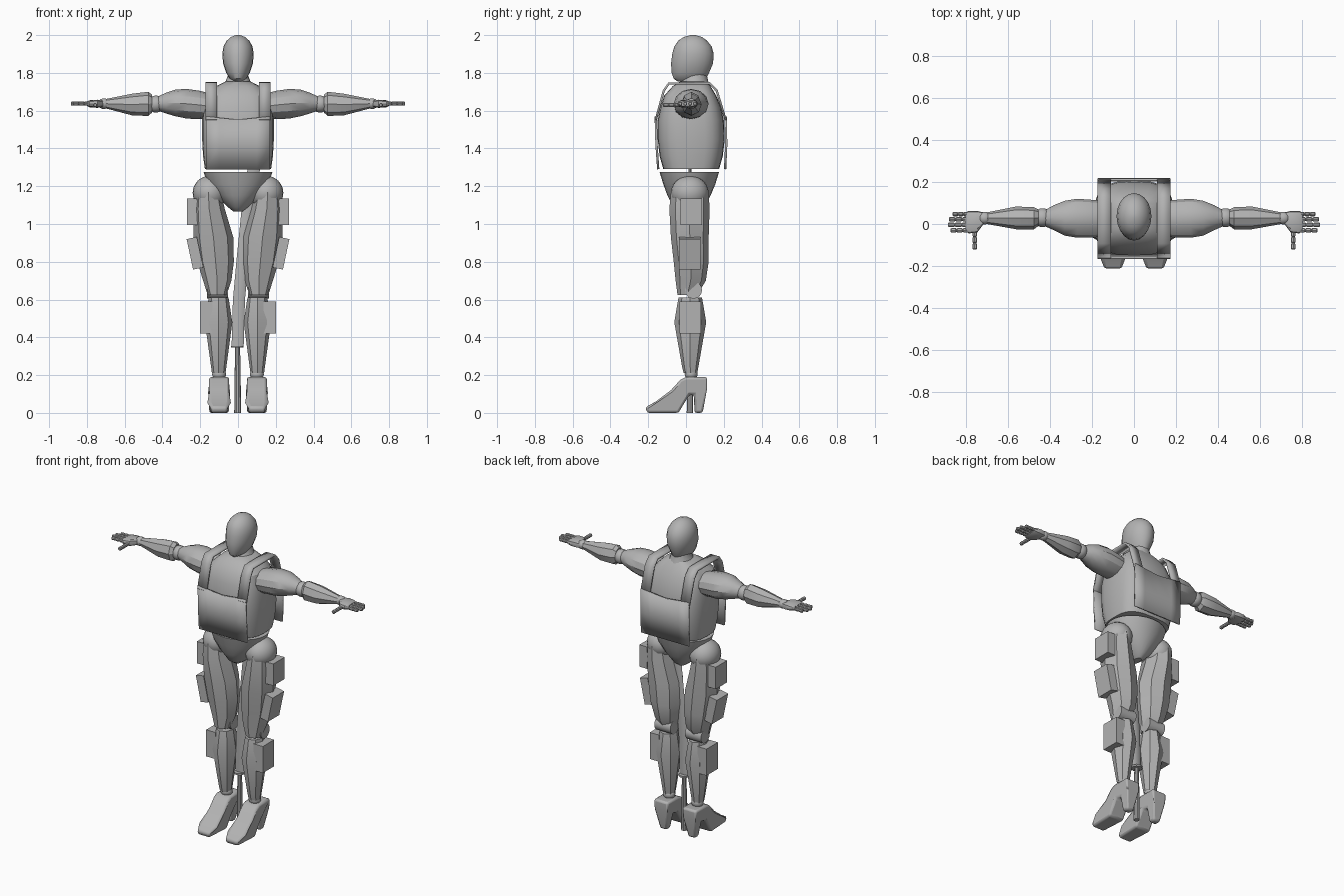
import bpy, bmesh, math
from mathutils import Vector, Matrix

if "Cube" in bpy.data.objects:
    bpy.data.objects.remove(bpy.data.objects["Cube"])

grey = bpy.data.materials.new("plain grey")
grey.use_nodes = True
grey.diffuse_color = (0.45, 0.45, 0.45, 1)
grey.node_tree.nodes["Principled BSDF"].inputs["Base Color"].default_value = grey.diffuse_color
parts = []


def finish(name, bm, mirror=False):
    bmesh.ops.recalc_face_normals(bm, faces=bm.faces)
    mesh = bpy.data.meshes.new(name)
    bm.to_mesh(mesh)
    bm.free()
    mesh.materials.append(grey)
    ob = bpy.data.objects.new(name, mesh)
    bpy.context.collection.objects.link(ob)
    if mirror:
        ob.modifiers.new("Mirror", "MIRROR")
    parts.append(ob)
    return ob


def loft(name, rings, n=8, axis="z", mirror=False, power=1.0):
    """Join cross-sections, each given as position plus two min/max pairs."""
    bm = bmesh.new()
    loops = []
    for t, a0, a1, b0, b1 in rings:
        loop = []
        for i in range(n):
            ang = math.tau * i / n
            c, s = math.cos(ang), math.sin(ang)
            c = math.copysign(abs(c) ** power, c)
            s = math.copysign(abs(s) ** power, s)
            a = (a0 + a1) / 2 + c * (a1 - a0) / 2
            b = (b0 + b1) / 2 + s * (b1 - b0) / 2
            co = {"z": (a, b, t), "x": (t, a, b), "y": (a, t, b)}[axis]
            loop.append(bm.verts.new(co))
        loops.append(loop)
    for lo, hi in zip(loops, loops[1:]):
        for i in range(n):
            j = (i + 1) % n
            bm.faces.new((lo[i], lo[j], hi[j], hi[i]))
    bm.faces.new(loops[0])
    bm.faces.new(loops[-1])
    return finish(name, bm, mirror)


def ball(name, centre, radii, mirror=True):
    bm = bmesh.new()
    mat = Matrix.Translation(centre) @ Matrix.Diagonal((*radii, 1))
    bmesh.ops.create_uvsphere(bm, u_segments=20, v_segments=12, radius=1, matrix=mat)
    return finish(name, bm, mirror)


def box(name, centre, size, tilt=0.0):
    bm = bmesh.new()
    mat = Matrix.Translation(centre) @ Matrix.Rotation(tilt, 4, "Y") @ Matrix.Diagonal((*size, 1))
    bmesh.ops.create_cube(bm, size=1, matrix=mat)
    return finish(name, bm, True)


def sheet(name, xs, profile, thick, dip=0.0, mirror=False):
    """Bent plate: a (y, z) profile swept over x columns, then thickened."""
    bm = bmesh.new()
    cols = []
    for x in xs:
        drop = dip * (1 - abs(x) / max(xs))
        cols.append([bm.verts.new((x, y, z - (drop if k == len(profile) - 1 else 0)))
                     for k, (y, z) in enumerate(profile)])
    for a, b in zip(cols, cols[1:]):
        for k in range(len(profile) - 1):
            bm.faces.new((a[k], b[k], b[k + 1], a[k + 1]))
    ob = finish(name, bm, mirror)
    mod = ob.modifiers.new("Solidify", "SOLIDIFY")
    mod.thickness, mod.offset = thick, 0
    return ob


# Head, neck and torso
loft("head", [(1.755, -.025, .025, -.045, .10), (1.77, -.045, .045, -.066, .108),
              (1.80, -.062, .062, -.076, .122), (1.85, -.079, .079, -.079, .143),
              (1.90, -.083, .083, -.073, .147), (1.94, -.077, .077, -.062, .136),
              (1.97, -.060, .060, -.042, .112), (1.99, -.038, .038, -.012, .085),
              (2.0, -.012, .012, .025, .05)], 20)
loft("neck", [(1.70, -.10, .10, -.06, .14), (1.745, -.07, .07, -.03, .12),
              (1.79, -.052, .052, -.01, .11), (1.83, -.05, .05, 0, .10)], 16)
loft("torso", [(1.29, -.175, .175, -.12, .175), (1.36, -.185, .185, -.14, .195),
               (1.45, -.19, .19, -.15, .205), (1.55, -.19, .19, -.15, .20),
               (1.62, -.18, .18, -.135, .185), (1.68, -.165, .165, -.115, .16),
               (1.73, -.115, .115, -.07, .13), (1.755, -.065, .065, -.03, .11)], 24, power=.65)

# Vest plates and shoulder straps
cols = [-.17, -.1, 0, .1, .17]
sheet("front_plate", cols, [(-.147, 1.29), (-.156, 1.42), (-.16, 1.57)], .012, .018)
sheet("back_plate", cols, [(.207, 1.29), (.213, 1.42), (.21, 1.57)], .012, .018)
sheet("shoulder_straps", [.11, .173],
      [(-.16, 1.55), (-.118, 1.705), (-.09, 1.745), (.125, 1.745), (.163, 1.705), (.21, 1.55)],
      .012, mirror=True)

# Arms
loft("upper_arms", [(.15, -.06, .11, 1.555, 1.69), (.20, -.065, .115, 1.555, 1.705),
                    (.27, -.065, .12, 1.558, 1.715), (.33, -.055, .11, 1.57, 1.712),
                    (.38, -.03, .09, 1.585, 1.695), (.425, -.01, .065, 1.60, 1.675)],
     12, "x", True)
ball("elbows", (.435, .03, 1.635), (.045, .045, .045))
loft("forearms", [(.455, -.01, .07, 1.59, 1.685), (.475, -.025, .08, 1.572, 1.70),
                  (.56, -.025, .083, 1.575, 1.69), (.70, 0, .055, 1.612, 1.662)], 8, "x", True)
ball("wrists", (.71, .028, 1.637), (.032, .03, .028))
loft("palms", [(.715, .0, .055, 1.618, 1.655), (.745, -.04, .062, 1.615, 1.658),
               (.785, -.045, .062, 1.618, 1.655), (.80, -.035, .055, 1.625, 1.648)],
     12, "x", True, .6)


def digit(name, start, length, axis, cross, z, r):
    """Three jointed segments with narrow waists between."""
    rings = []
    for k in range(3):
        for f, w in ((0, .65), (.15, 1), (.85, 1), (1, .65)):
            t = start + length * (k + f) / 3
            rings.append((t, cross - r * w, cross + r * w, z - r * w, z + r * w))
    loft(name, rings, 8, axis, True)


for label, y, tip in (("index", -.030, .872), ("middle", -.004, .885),
                      ("ring", .022, .88), ("little", .047, .862)):
    digit(label + "_fingers", .785, tip - .785, "x", y, 1.637, .0105)
digit("thumbs", -.03, -.092, "y", .757, 1.63, .011)

# Pelvis, hips and legs
loft("pelvis", [(1.065, -.022, .022, -.025, .06), (1.09, -.055, .055, -.065, .095),
                (1.15, -.115, .115, -.098, .13), (1.21, -.16, .16, -.12, .155),
                (1.275, -.182, .182, -.14, .175)], 24)
ball("hips", (.15, .02, 1.165), (.09, .10, .09))
loft("thighs", [(.625, .06, .16, -.045, .06), (.70, .035, .185, -.055, .105),
                (.80, .022, .215, -.065, .12), (.93, .025, .235, -.08, .12),
                (1.08, .07, .235, -.088, .125), (1.17, .09, .225, -.08, .12)], 8, mirror=True)
loft("knees", [(.052, -.005, .085, .605, .695), (.165, -.005, .085, .605, .695)], 16, "x", True)
loft("calves", [(.21, .066, .138, -.012, .06), (.24, .062, .142, -.02, .065),
                (.48, .03, .175, -.062, .107), (.61, .05, .155, -.04, .085)], 8, mirror=True)
ball("ankles", (.10, .027, .205), (.037, .034, .034))

# Pouches strapped to the legs
box("upper_thigh_pouches", (.243, .028, 1.065), (.055, .115, .14))
box("lower_thigh_pouches", (.228, .02, .845), (.055, .115, .165), math.radians(12))
box("calf_pouches", (.168, .022, .505), (.065, .115, .17))

# High heeled shoes: side outline extruded across the foot
outline = [(.0, .19), (.112, .19), (.112, .13), (.088, .0), (.045, .0), (.042, .095),
           (.018, .095), (-.01, .05), (-.04, .0), (-.205, .0), (-.215, .03),
           (-.16, .06), (-.08, .12), (-.03, .175)]
bm = bmesh.new()
base = bm.faces.new([bm.verts.new((.047, y, z)) for y, z in outline])
side = bmesh.ops.extrude_face_region(bm, geom=[base])["geom"]
bmesh.ops.translate(bm, vec=(.106, 0, 0), verts=[g for g in side if isinstance(g, bmesh.types.BMVert)])
for v in bm.verts:
    if v.co.y > .03:
        v.co.x = .1 + (v.co.x - .1) * (.45 + .5 * min(1, v.co.z / .13))
    elif v.co.y < -.2:
        v.co.x = .1 + (v.co.x - .1) * .8
shoe = finish("shoes", bm, True)
bev = shoe.modifiers.new("Bevel", "BEVEL")
bev.width, bev.segments, bev.limit_method, bev.angle_limit = .012, 2, "ANGLE", math.radians(50)

# Sword standing between the legs, with its curved blade upwards
loft("blade", [(.35, -.034, .03, .012, .03), (.6, -.027, .037, .012, .03),
               (.85, -.004, .06, .012, .03), (1.07, .018, .085, .012, .03),
               (1.3, .052, .118, .012, .03)], 6)
loft("sword_guard", [(.345, -.036, .03, -.012, .054), (.355, -.036, .03, -.012, .054)], 16)
loft("sword_handle", [(0, -.02, .016, .003, .039), (.2, -.018, .014, .005, .037),
                      (.35, -.015, .011, .008, .034)], 10)

# Soft shading with crisp creases
bpy.ops.object.select_all(action="DESELECT")
for ob in parts:
    ob.select_set(True)
bpy.context.view_layer.objects.active = parts[0]
bpy.ops.object.shade_smooth_by_angle(angle=math.radians(30))
